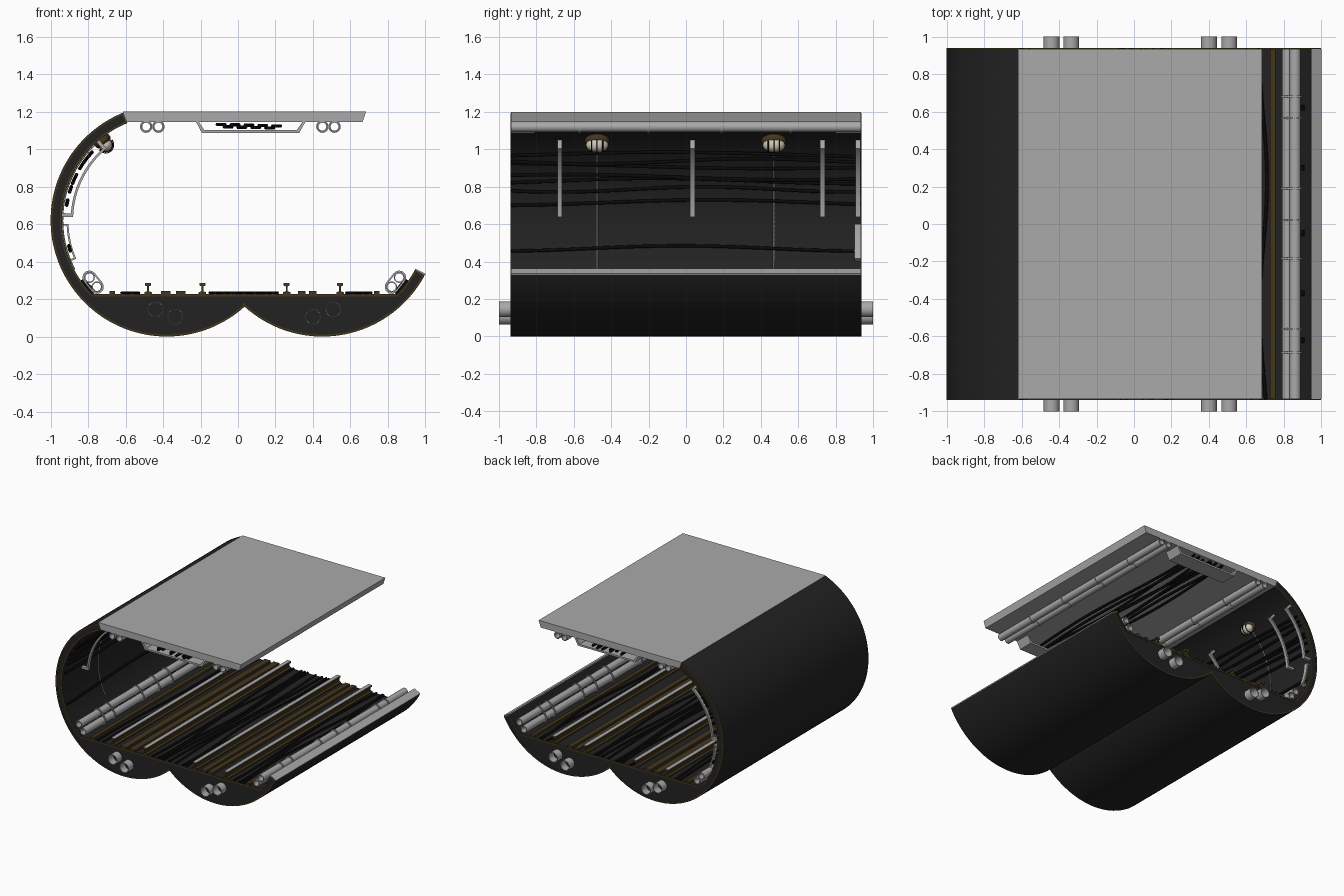
import bpy, bmesh, random
from math import sin, cos, pi, radians, atan2, asin, degrees
from mathutils import Matrix

random.seed(4)
if "Cube" in bpy.data.objects:
    bpy.data.objects.remove(bpy.data.objects["Cube"])

def material(name, r, g, b):
    m = bpy.data.materials.new(name)
    m.use_nodes = True
    m.diffuse_color = (r, g, b, 1)
    m.node_tree.nodes["Principled BSDF"].inputs["Base Color"].default_value = (r, g, b, 1)
    return m

DARK = material("dark concrete", 0.016, 0.016, 0.016)
GREY = material("grey metal", 0.4, 0.4, 0.4)
BLACK = material("black rubber", 0.003, 0.003, 0.003)
BROWN = material("brown trim", 0.055, 0.037, 0.012)
CREAM = material("cream glass", 0.6, 0.56, 0.45)

END = 0.935                      # half length of the tunnel
R, INNER = 0.62, 0.56            # shell radii
LEFT, RIGHT = (-0.38, 0.62), (0.45, 0.62)
FLOOR = 0.225

def finish(name, bm, mat):
    bmesh.ops.recalc_face_normals(bm, faces=bm.faces)
    me = bpy.data.meshes.new(name)
    bm.to_mesh(me)
    bm.free()
    me.materials.append(mat)
    me.shade_smooth()
    me.set_sharp_from_angle(angle=radians(35))
    ob = bpy.data.objects.new(name, me)
    bpy.context.collection.objects.link(ob)
    return ob

def prism(name, pts, y0, y1, mat):
    """Extrude an x-z outline along y."""
    bm = bmesh.new()
    a, b = ([bm.verts.new((x, y, z)) for x, z in pts] for y in (y0, y1))
    bm.faces.new(a)
    bm.faces.new(b[::-1])
    n = len(pts)
    for i in range(n):
        j = (i + 1) % n
        bm.faces.new((a[i], a[j], b[j], b[i]))
    return finish(name, bm, mat)

def ring(name, outer, inner, y0, y1, mat):
    """Extrude the band between two matching x-z loops along y."""
    bm = bmesh.new()
    loops = [[bm.verts.new((x, y, z)) for x, z in pts]
             for pts, y in ((outer, y0), (outer, y1), (inner, y1), (inner, y0))]
    n = len(outer)
    for k in range(4):
        a, b = loops[k], loops[(k + 1) % 4]
        for i in range(n):
            j = (i + 1) % n
            bm.faces.new((a[i], a[j], b[j], b[i]))
    return finish(name, bm, mat)

def arc(c, r, a0, a1, n=24):
    return [(c[0] + r * cos(radians(a0 + (a1 - a0) * i / n)),
             c[1] + r * sin(radians(a0 + (a1 - a0) * i / n))) for i in range(n + 1)]

def band(c, r0, r1, a0, a1, n=24):
    return arc(c, r0, a0, a1, n) + arc(c, r1, a1, a0, n)

def rect(x0, x1, z0, z1):
    return [(x0, z0), (x1, z0), (x1, z1), (x0, z1)]

def stadium(p, q, r):
    t = degrees(atan2(q[1] - p[1], q[0] - p[0]))
    return arc(p, r, t + 90, t + 270, 8) + arc(q, r, t - 90, t + 90, 8)

def pipe(name, p, r, y0, y1, wall=0.007):
    ring(name, arc(p, r, 0, 345, 23), arc(p, r - wall, 0, 345, 23), y0, y1, GREY)

def cable(name, pts, r, mat=BLACK):
    cu = bpy.data.curves.new(name, "CURVE")
    cu.dimensions = "3D"
    cu.bevel_depth, cu.bevel_resolution, cu.use_fill_caps = r, 1, True
    s = cu.splines.new("POLY")
    s.points.add(len(pts) - 1)
    for p, co in zip(s.points, pts):
        p.co = (*co, 1)
    tmp = bpy.data.objects.new(name, cu)
    bpy.context.collection.objects.link(tmp)
    me = bpy.data.meshes.new_from_object(tmp.evaluated_get(bpy.context.evaluated_depsgraph_get()))
    bpy.data.objects.remove(tmp)
    me.materials.clear()
    me.materials.append(mat)
    me.shade_smooth()
    bpy.context.collection.objects.link(bpy.data.objects.new(name, me))

def along(fn, n=40, end=END):
    return [fn(-end + 2 * end * i / n) for i in range(n + 1)]

# Tunnel bodies: curved shell with a solid bed below the floor
dip = degrees(asin((FLOOR - LEFT[1]) / INNER))
prism("left_tunnel", arc(LEFT, R, 112, 312, 72) + [(0.016, FLOOR)]
      + arc(LEFT, INNER, 180 - dip, 112, 36), -END, END, DARK)
prism("right_tunnel", arc(RIGHT, R, 226, 332, 48) + arc(RIGHT, INNER, 332, 360 + dip, 8)
      + [(0.016, FLOOR)], -END, END, DARK)
prism("right_shell_cap", band(RIGHT, INNER, R, 332, 332.6, 1), -END, END, GREY)

# Brown edging on both ends
T = 0.011
for s in (-1, 1):
    y0, y1 = s * END, s * (END + 0.003)
    for name, pts in (
            ("left_outer_trim", band(LEFT, R - T, R, 112, 312, 72)),
            ("left_inner_trim", band(LEFT, INNER, INNER + T, 112, 180 - dip, 36)),
            ("left_top_trim", band(LEFT, INNER, R, 112, 113, 1)),
            ("right_outer_trim", band(RIGHT, R - T, R, 226, 332, 48)),
            ("right_inner_trim", band(RIGHT, INNER, INNER + T, 360 + dip, 332, 8)),
            ("right_top_trim", band(RIGHT, INNER, R, 331, 332, 1)),
            ("floor_trim", rect(-0.78, 0.85, FLOOR - T, FLOOR + 0.002))):
        prism(name, pts, y0, y1, BROWN)

# Roof slab
prism("roof_slab", [(-0.615, 1.2), (-0.595, 1.145), (0.665, 1.145), (0.683, 1.2)], -END, END, GREY)

# Service pipes leaving the beds at both ends
for p in ((-0.44, 0.145), (-0.335, 0.106), (0.4, 0.106), (0.508, 0.145)):
    for s in (-1, 1):
        pipe("end_pipe", p, 0.042, s * 0.93, s * 1.0, 0.005)

# Pipe pairs under the roof, with joint collars
for x in (-0.49, -0.425, 0.45, 0.515):
    pipe("roof_pipe", (x, 1.12), 0.028, -END, END)
    for y in (-0.57, -0.2, 0.19, 0.56):
        pipe("roof_pipe_collar", (x, 1.12), 0.033, y - 0.008, y + 0.008)

# Pipe pairs low on the walls, with clamps and wall blocks
for c, p, q, a in ((LEFT, (-0.793, 0.315), (-0.753, 0.265), 220),
                   (RIGHT, (0.86, 0.315), (0.82, 0.265), 320)):
    for pt in (p, q):
        pipe("wall_pipe", pt, 0.029, -END, END)
    for y in (-0.685, -0.56, -0.185, 0.02, 0.19, 0.565, 0.68):
        ring("pipe_clamp", stadium(p, q, 0.037), stadium(p, q, 0.028), y - 0.005, y + 0.005, GREY)
    for y in (-0.62, -0.37, -0.05, 0.3, 0.62):
        prism("pipe_support", band(c, 0.535, 0.562, a - 5, a + 5, 4), y - 0.014, y + 0.014, BLACK)

# Rails with bright running tops
for x in (-0.48, -0.19, 0.26, 0.545):
    half = [(0.02, FLOOR), (0.02, 0.236), (0.005, 0.242), (0.005, 0.268), (0.016, 0.272), (0.016, 0.284)]
    prism("rail", [(x + w, z) for w, z in half] + [(x - w, z) for w, z in half[::-1]], -END, END, BROWN)
    prism("rail_top", rect(x - 0.016, x + 0.016, 0.283, 0.287), -END, END, GREY)

# Low strips beside the rails
for x, w in ((-0.67, 0.015), (-0.385, 0.025), (-0.305, 0.025), (0.34, 0.02), (0.4, 0.02), (0.74, 0.015)):
    prism("floor_strip", rect(x - w, x + w, FLOOR, 0.242), -END, END, BROWN)

# Loose cables on the floor
for x in (-0.6, -0.55, -0.13, -0.08, -0.03, 0.0, 0.05, 0.09, 0.14, 0.19, 0.6, 0.65, 0.69):
    k, f = random.uniform(2, 5), random.uniform(0, 6)
    cable("floor_cable", along(lambda y: (x + 0.02 * sin(k * y + f), y, FLOOR + 0.008)), 0.009)

# Cable trays at both ends of the roof, with cables hung between them
tray = [(-0.225, 1.147), (-0.193, 1.087), (0.327, 1.087), (0.36, 1.147),
        (0.345, 1.147), (0.313, 1.101), (-0.18, 1.101), (-0.21, 1.147)]
prism("front_cable_tray", tray, -END, -0.81, GREY)
prism("back_cable_tray", tray, 0.8, END, GREY)
for i in range(9):
    x, k, f = -0.09 + 0.037 * i, random.uniform(2, 4), random.uniform(0, 6)
    z = 1.132 - 0.012 * (i % 2) - 0.001 * i
    cable("roof_cable", along(lambda y: (x + 0.02 * sin(k * y + f), y, z)), 0.01)

# Curved cable racks on the left wall
for y in (-0.675, 0.035, 0.73, 0.92):
    prism("cable_rack", band(LEFT, 0.5, 0.513, 130, 178), y - 0.013, y + 0.013, GREY)
    for a in (130, 176):
        prism("rack_foot", band(LEFT, 0.5, 0.562, a, a + 2, 1), y - 0.013, y + 0.013, GREY)
prism("lower_rack", band(LEFT, 0.525, 0.535, 182, 203, 8), 0.9, END, GREY)
for a in (182, 202):
    prism("lower_rack_foot", band(LEFT, 0.525, 0.562, a, a + 1, 1), 0.9, END, GREY)

# Cables along the left wall
for z in (0.97, 0.935, 0.91, 0.85, 0.83, 0.785, 0.715, 0.47):
    k, f = random.uniform(2, 4), random.uniform(0, 6)
    def wall_point(y):
        h = z - LEFT[1] + 0.014 * sin(k * y + f)
        return (LEFT[0] - (0.54 ** 2 - h * h) ** 0.5, y, LEFT[1] + h)
    cable("wall_cable", along(wall_point), 0.01)

# Caged wall lamps with conduits running down the wall
def blob(name, r, y, size, mat):
    bm = bmesh.new()
    bmesh.ops.create_uvsphere(bm, u_segments=20, v_segments=12, radius=1)
    (x, z), = arc(LEFT, r, 129, 129, 1)[:1]
    bm.transform(Matrix.Translation((x, y, z)) @ Matrix.Rotation(radians(-129), 4, "Y")
                 @ Matrix.Diagonal((*size, 1)))
    finish(name, bm, mat)

for y in (-0.475, 0.47):
    blob("lamp_base", 0.545, y, (0.035, 0.068, 0.048), BROWN)
    blob("lamp_glass", 0.518, y, (0.04, 0.06, 0.038), CREAM)
    (lx, lz) = arc(LEFT, 0.518, 129, 129, 1)[0]
    for d in (-0.03, 0, 0.03):
        r = 0.043 - 0.2 * abs(d)
        cable("lamp_cage", [(px, y + d, pz) for px, pz in arc((lx, lz), r, 219, 399, 12)], 0.003, BLACK)
    cable("lamp_conduit", [(px, y, pz) for px, pz in arc(LEFT, 0.556, 133, 208, 30)], 0.004, GREY)
